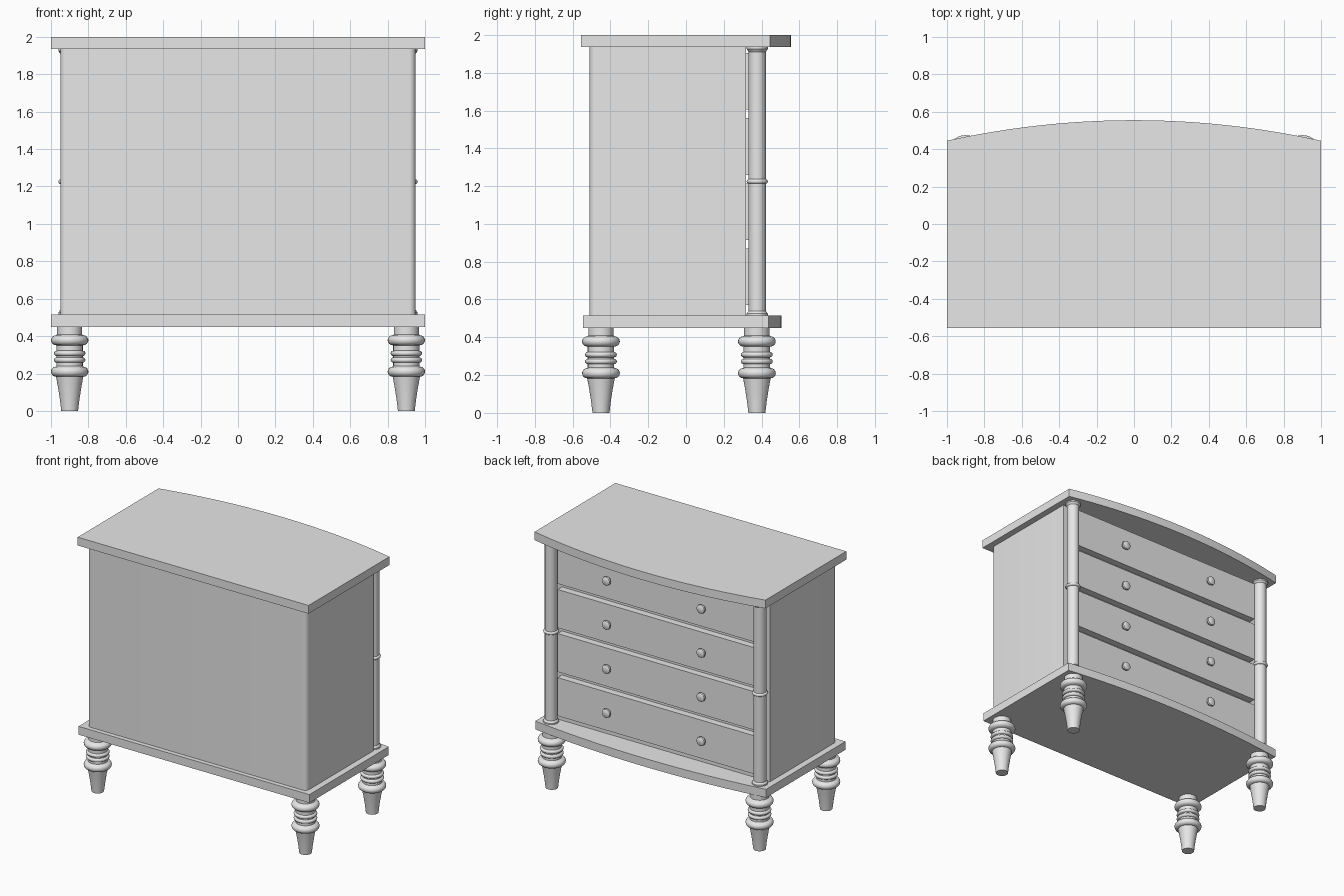
import bpy, bmesh, math
from mathutils import Matrix

cube = bpy.data.objects.get("Cube")
if cube:
    bpy.data.objects.remove(cube, do_unlink=True)

grey = bpy.data.materials.new("plain grey")
grey.use_nodes = True
grey.diffuse_color = (0.8, 0.8, 0.8, 1)
grey.node_tree.nodes["Principled BSDF"].inputs["Base Color"].default_value = grey.diffuse_color


def finish(name, bm, smooth=True):
    bmesh.ops.recalc_face_normals(bm, faces=bm.faces)
    mesh = bpy.data.meshes.new(name)
    bm.to_mesh(mesh)
    bm.free()
    mesh.materials.append(grey)
    obj = bpy.data.objects.new(name, mesh)
    bpy.context.collection.objects.link(obj)
    if smooth:
        bpy.ops.object.select_all(action="DESELECT")
        obj.select_set(True)
        bpy.context.view_layer.objects.active = obj
        bpy.ops.object.shade_smooth_by_angle(angle=math.radians(35))
    return obj


def prism(name, outline, z0, z1):
    """Extrude a plan outline from z0 up to z1."""
    bm = bmesh.new()
    face = bm.faces.new([bm.verts.new((x, y, z0)) for x, y in outline])
    top = bmesh.ops.extrude_face_region(bm, geom=[face])["geom"]
    for v in top:
        if isinstance(v, bmesh.types.BMVert):
            v.co.z = z1
    return finish(name, bm)


def lathe(name, profile, matrix, sides=32):
    """Spin a closed-ended (radius, height) profile about its axis."""
    bm = bmesh.new()
    rings = []
    for r, h in profile:
        rings.append([bm.verts.new((r * math.cos(a), r * math.sin(a), h))
                      for a in (2 * math.pi * i / sides for i in range(sides))])
    for low, high in zip(rings, rings[1:]):
        for i in range(sides):
            j = (i + 1) % sides
            bm.faces.new((low[i], low[j], high[j], high[i]))
    bm.faces.new(rings[0])
    bm.faces.new(rings[-1])
    bm.transform(matrix)
    return finish(name, bm)


def bead(neck, radius, z, half):
    """Rounded ring as a run of profile points."""
    steps = 8
    return [(neck + (radius - neck) * math.sin(math.pi * i / steps),
             z - half * math.cos(math.pi * i / steps)) for i in range(steps + 1)]


def bowed(back, corner, bow):
    """Slab plan with a gently arched drawer side."""
    radius = (1 + bow * bow) / (2 * bow)
    half = math.asin(1 / radius)
    arc = []
    for i in range(33):
        a = half * (1 - i / 16)
        arc.append((radius * math.sin(a), corner + bow - radius * (1 - math.cos(a))))
    return [(-1, back), (1, back)] + arc


# Top and base slabs
prism("top_slab", bowed(-0.555, 0.445, 0.11), 1.935, 2.0)
prism("base_slab", bowed(-0.545, 0.437, 0.068), 0.45, 0.515)

# Carcass with rounded rear corners
r, hx, back = 0.035, 0.95, -0.51
corner = [(hx - r + r * math.sin(a), back + r - r * math.cos(a))
          for a in (math.pi / 2 * i / 6 for i in range(7))]
outline = corner + [(hx, 0.318), (-hx, 0.318)] + [(-x, y) for x, y in reversed(corner)]
prism("carcass", outline, 0.515, 1.935)

# Drawers, each with two turned knobs
knob = [(0.018, 0), (0.018, 0.012), (0.03, 0.016), (0.035, 0.024), (0.033, 0.036), (0.024, 0.042)]
for n in range(4):
    z = 0.72 + 0.345 * n
    w = 0.853
    prism(f"drawer_{n + 1}", [(-w, 0.31), (w, 0.31), (w, 0.372), (-w, 0.372)], z - 0.15, z + 0.15)
    for side, x in (("right", -0.41), ("left", 0.41)):
        place = Matrix.Translation((x, 0.372, z)) @ Matrix.Rotation(-math.pi / 2, 4, "X")
        lathe(f"knob_{n + 1}_{side}", knob, place, 20)

# Columns and turned feet
column = ([(0.056, 0.515), (0.056, 0.525), (0.045, 0.54)] + bead(0.045, 0.056, 1.225, 0.012)
          + [(0.045, 1.91), (0.056, 1.925), (0.056, 1.935)])
foot = ([(0.045, 0), (0.052, 0.06), (0.063, 0.13), (0.073, 0.183)]
        + bead(0.073, 0.1, 0.21, 0.027) + [(0.07, 0.24)]
        + bead(0.07, 0.084, 0.272, 0.014) + bead(0.07, 0.084, 0.308, 0.014)
        + [(0.07, 0.35)] + bead(0.072, 0.1, 0.378, 0.027) + [(0.067, 0.41), (0.067, 0.452)])
for side, s in (("right", -1), ("left", 1)):
    lathe(f"column_{side}", column, Matrix.Translation((s * 0.905, 0.377, 0)))
    for end, y in (("drawer_side", 0.375), ("plain_side", -0.45)):
        lathe(f"foot_{end}_{side}", foot, Matrix.Translation((s * 0.9, y, 0)))
